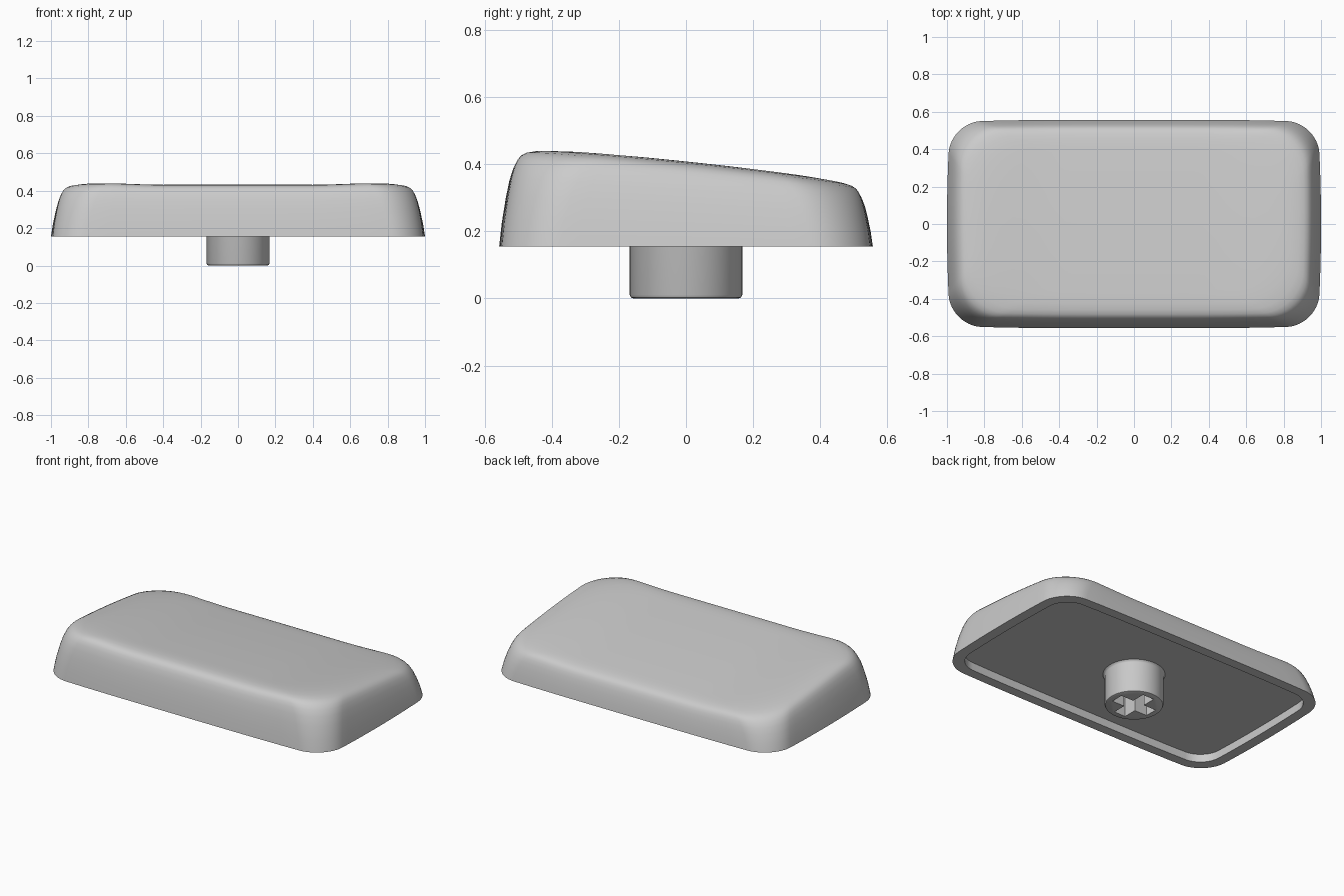
import bpy, bmesh
from math import sin, cos, pi

if "Cube" in bpy.data.objects:
    bpy.data.objects.remove(bpy.data.objects["Cube"], do_unlink=True)

grey = bpy.data.materials.new("light grey plastic")
grey.use_nodes = True
colour = (0.6, 0.6, 0.6, 1)
grey.diffuse_color = colour
grey.node_tree.nodes["Principled BSDF"].inputs["Base Color"].default_value = colour

HX, HY, BASE, CEILING = 1.0, 0.557, 0.155, 0.205


def top_height(x, y):
    """Sloping upper surface with gently raised ends."""
    t = min(max((abs(x) - 0.4) / 0.45, 0), 1)
    return 0.395 - 0.105 * y - 0.035 * y * y + 0.014 * t * t * (3 - 2 * t)


def outline(hx, front, back, r, arc=12, side=14):
    """Rounded rectangle with slightly bowed sides, anticlockwise."""
    corners = [(hx - r, back - r), (-hx + r, back - r),
               (-hx + r, -front + r), (hx - r, -front + r)]
    pts = []
    for i, (cx, cy) in enumerate(corners):
        for k in range(arc + 1):
            a = (i + k / arc) * pi / 2
            pts.append((cx + r * cos(a), cy + r * sin(a)))
        nx, ny = corners[(i + 1) % 4]
        a = (i + 1) * pi / 2
        for k in range(1, side):
            f = k / side
            pts.append((cx + (nx - cx) * f + r * cos(a),
                        cy + (ny - cy) * f + r * sin(a)))
    return [(x * (1 - 0.018 * (y / HY) ** 2), y * (1 - 0.025 * (x / hx) ** 4))
            for x, y in pts]


def loft(name, rings):
    """Skin a list of equal rings and close both ends."""
    bm = bmesh.new()
    loops = [[bm.verts.new(p) for p in ring] for ring in rings]
    n = len(loops[0])
    for a, b in zip(loops, loops[1:]):
        for i in range(n):
            j = (i + 1) % n
            bm.faces.new((a[i], a[j], b[j], b[i]))
    bm.faces.new(loops[0][::-1])
    bm.faces.new(loops[-1])
    bmesh.ops.recalc_face_normals(bm, faces=bm.faces)
    mesh = bpy.data.meshes.new(name)
    bm.to_mesh(mesh)
    bm.free()
    obj = bpy.data.objects.new(name, mesh)
    bpy.context.collection.objects.link(obj)
    return obj


def activate(obj):
    bpy.ops.object.select_all(action='DESELECT')
    obj.select_set(True)
    bpy.context.view_layer.objects.active = obj


def finish(obj):
    obj.data.materials.clear()
    obj.data.materials.append(grey)
    activate(obj)
    bpy.ops.object.shade_smooth_by_angle(angle=pi / 5)


# Cap shell: shallow recess, rim, curved walls, rounded shoulder, dished top
inner = outline(HX - 0.065, HY - 0.062, HY - 0.062, 0.13)
rings = [[(x, y, z) for x, y in inner] for z in (CEILING, BASE)]
profile = [(0, 0), (0.007, 0.25), (0.017, 0.5), (0.026, 0.68), (0.035, 0.8),
           (0.043, 0.87), (0.052, 0.92), (0.065, 0.955), (0.085, 0.98),
           (0.115, 0.995), (0.15, 1)]
for inset, s in profile:
    shape = outline(HX - 1.4 * inset, HY - 1.15 * inset, HY - 0.9 * inset,
                    0.17 + 0.9 * inset)
    rings.append([(x, y, BASE + s * (top_height(x, y) - BASE)) for x, y in shape])
for k in range(1, 12):
    f = 1 - k / 11.2
    rings.append([(x * f, y * f, top_height(x * f, y * f)) for x, y in shape])
finish(loft("cap_shell", rings))

# Stem: round post with softened foot and a small flare at the ceiling
SEG = 64
post = [(0.157, 0), (0.164, 0.003), (0.168, 0.011), (0.168, 0.192),
        (0.171, 0.199), (0.179, 0.206), (0.179, 0.22)]
stem = loft("stem", [[(r * cos(2 * pi * i / SEG), r * sin(2 * pi * i / SEG), z)
                      for i in range(SEG)] for r, z in post])

# Cross-shaped socket cut into the stem
for sx, sy in ((0.254, 0.08), (0.08, 0.254)):
    bpy.ops.mesh.primitive_cube_add(size=1, location=(0, 0, 0.05))
    cutter = bpy.context.object
    cutter.name = "socket_cutter"
    cutter.scale = (sx, sy, 0.3)
    cutter.hide_render = True
    activate(stem)
    cut = stem.modifiers.new("socket", 'BOOLEAN')
    cut.operation = 'DIFFERENCE'
    cut.solver = 'EXACT'
    cut.object = cutter
    bpy.ops.object.modifier_apply(modifier=cut.name)
    bpy.data.objects.remove(cutter, do_unlink=True)
finish(stem)
